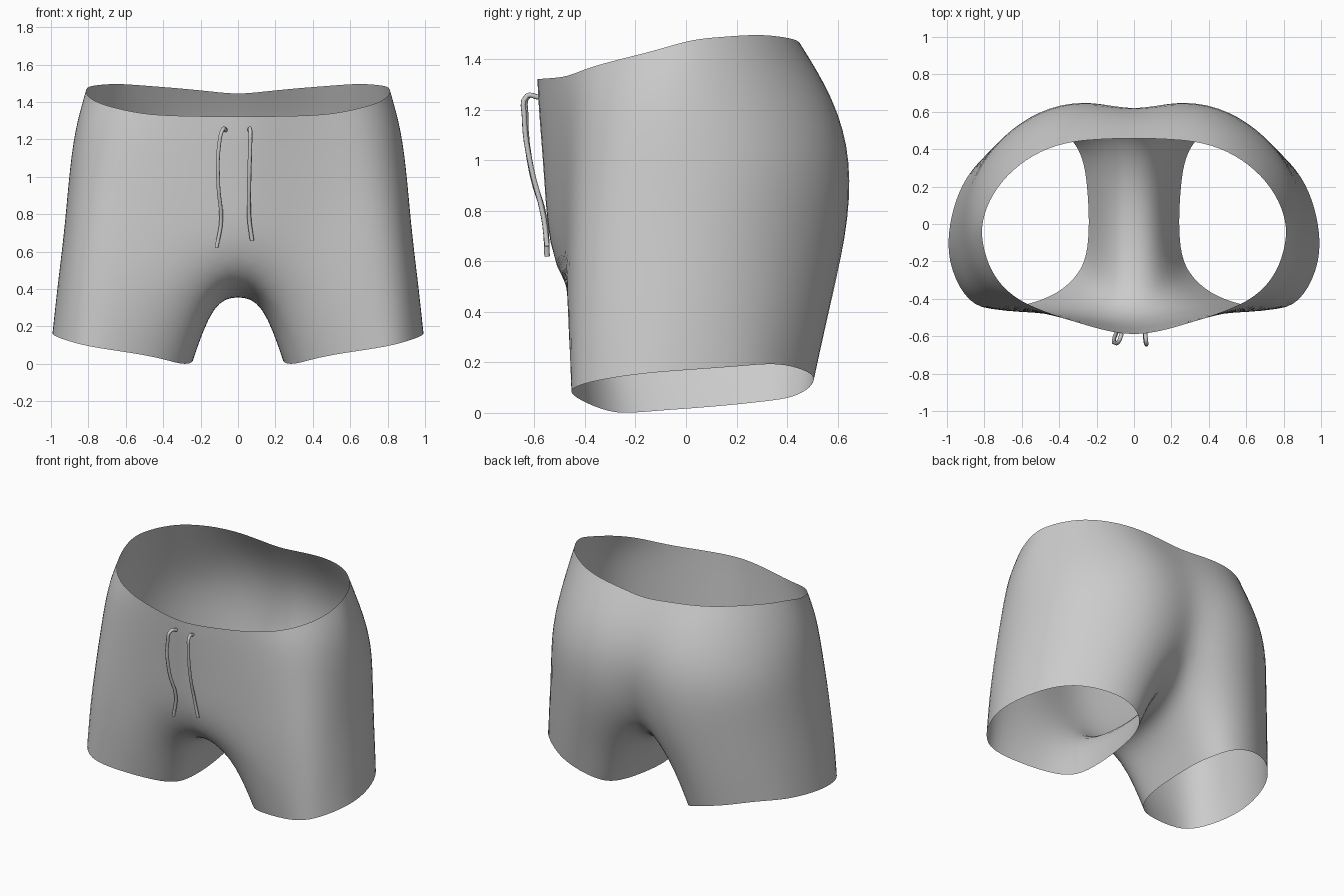
import bpy, bmesh

if "Cube" in bpy.data.objects:
    bpy.data.objects.remove(bpy.data.objects["Cube"])


def ring(xy, zkeys):
    """Points of one half ring; height is interpolated between (index, z) keys."""
    pts = []
    for i, (x, y) in enumerate(xy):
        for (a, za), (b, zb) in zip(zkeys, zkeys[1:]):
            if a <= i <= b:
                pts.append((x, y, za + (zb - za) * (i - a) / (b - a)))
                break
    return pts


# Trunk half rings: front centre -> side -> back centre
waist = ring([(0, -.61), (.25, -.545), (.48, -.47), (.65, -.395), (.765, -.265), (.815, -.1), (.815, .02),
              (.76, .16), (.655, .29), (.5, .395), (.33, .445), (.15, .455), (0, .46)],
             [(0, 1.32), (2, 1.33), (4, 1.40), (6, 1.48), (8, 1.50), (10, 1.475), (12, 1.44)])
upper = ring([(0, -.605), (.25, -.54), (.49, -.475), (.7, -.415), (.825, -.285), (.875, -.12), (.875, .02),
              (.825, .18), (.72, .35), (.55, .5), (.36, .585), (.17, .585), (0, .57)],
             [(0, 1.2), (6, 1.26), (12, 1.25)])
hip = ring([(0, -.575), (.25, -.525), (.5, -.475), (.73, -.44), (.86, -.31), (.905, -.13), (.907, .02),
            (.875, .2), (.78, .39), (.61, .56), (.39, .66), (.18, .665), (0, .63)],
           [(0, .9), (6, 1.0), (12, 1.0)])
seat = ring([(0, -.555), (.2, -.52), (.45, -.477), (.74, -.467), (.88, -.355), (.93, -.15), (.93, .03),
             (.89, .2), (.79, .38), (.62, .54), (.4, .645), (.17, .635), (0, .55)],
            [(0, .6), (3, .7), (9, .72), (12, .66)])
crotch = [(0, .46, .52), (0, .3, .41), (0, .05, .355), (0, -.22, .375), (0, -.45, .46)]

# Leg rings: the same columns plus the inner thigh
thigh = ring([(.2, -.37), (.32, -.44), (.5, -.472), (.76, -.472), (.905, -.385), (.97, -.17), (.965, .02),
              (.91, .21), (.8, .38), (.63, .51), (.45, .575), (.27, .545), (.17, .43),
              (.14, .31), (.135, .17), (.13, .02), (.14, -.14), (.16, -.27)],
             [(0, .36), (6, .42), (12, .37), (14, .33), (17, .34)])
hem = ring([(.315, -.29), (.41, -.375), (.57, -.435), (.79, -.47), (.91, -.395), (.998, -.2), (.992, 0),
            (.925, .22), (.805, .365), (.65, .475), (.5, .515), (.38, .495), (.305, .425),
            (.265, .32), (.25, .2), (.24, .05), (.243, -.1), (.265, -.21)],
           [(0, 0), (2, .06), (3, .09), (5, .155), (8, .2), (10, .14), (12, .06), (15, .02), (17, 0)])

# Shorts: loft one half, mirror and smooth
bm = bmesh.new()


def add(points):
    return [bm.verts.new(p) for p in points]


def bridge(a, b, closed=False):
    n = len(a)
    for i in range(n if closed else n - 1):
        j = (i + 1) % n
        bm.faces.new((a[i], b[i], b[j], a[j]))


rows = [add(r) for r in (waist, upper, hip, seat)]
for a, b in zip(rows, rows[1:]):
    bridge(a, b)
legs = [rows[-1] + add(crotch), add(thigh), add(hem)]
for a, b in zip(legs, legs[1:]):
    bridge(a, b, closed=True)
bmesh.ops.recalc_face_normals(bm, faces=bm.faces)
if sum(f.normal.x * f.calc_center_median().x for f in bm.faces) < 0:
    bmesh.ops.reverse_faces(bm, faces=bm.faces)
mesh = bpy.data.meshes.new("shorts")
bm.to_mesh(mesh)
bm.free()
mesh.shade_smooth()
shorts = bpy.data.objects.new("shorts", mesh)
bpy.context.collection.objects.link(shorts)
mirror = shorts.modifiers.new("mirror", 'MIRROR')
mirror.use_clip = True
subd = shorts.modifiers.new("smooth", 'SUBSURF')
subd.levels = subd.render_levels = 2


# Drawstrings: round cords hanging from the waistband
def cord(name, points):
    curve = bpy.data.curves.new(name, 'CURVE')
    curve.dimensions = '3D'
    curve.bevel_depth = .011
    curve.bevel_resolution = 1
    curve.resolution_u = 4
    curve.use_fill_caps = True
    sp = curve.splines.new('BEZIER')
    sp.bezier_points.add(len(points) - 1)
    for bp, p in zip(sp.bezier_points, points):
        bp.co = p
        bp.handle_left_type = bp.handle_right_type = 'AUTO'
    bpy.context.collection.objects.link(bpy.data.objects.new(name, curve))


cord("left_drawstring", [(-.065, -.585, 1.25), (-.08, -.625, 1.255), (-.1, -.635, 1.18), (-.105, -.61, .95),
                         (-.09, -.56, .77), (-.115, -.55, .62)])
cord("right_drawstring", [(.06, -.585, 1.25), (.065, -.63, 1.255), (.065, -.64, 1.17), (.06, -.615, .98),
                          (.06, -.565, .78), (.075, -.55, .66)])
